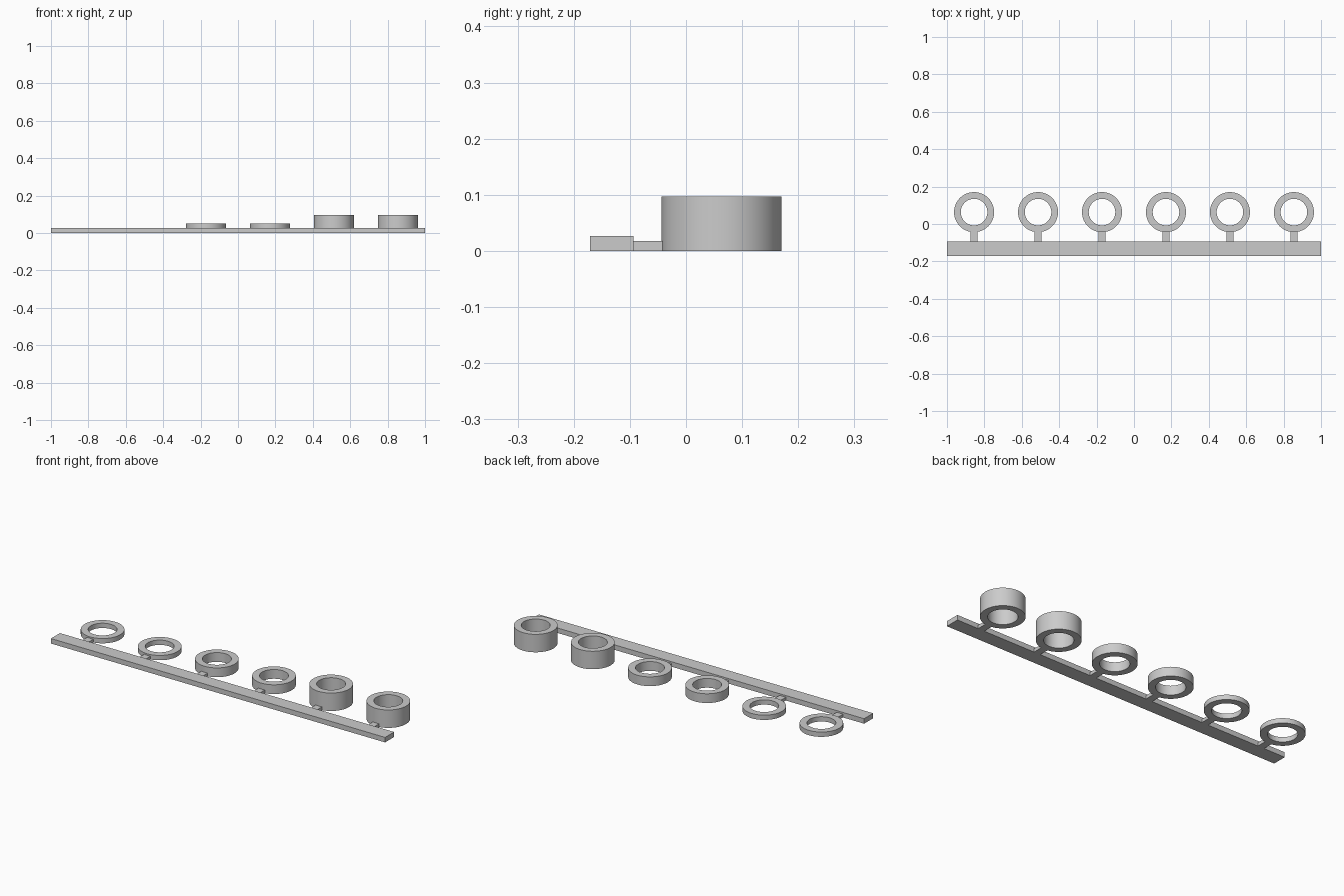
import bpy, bmesh, math

cube = bpy.data.objects.get("Cube")
if cube:
    bpy.data.objects.remove(cube, do_unlink=True)

# Single grey plastic
grey = bpy.data.materials.new("grey_plastic")
grey.use_nodes = True
COLOUR = (0.6, 0.6, 0.6, 1)
grey.diffuse_color = COLOUR
grey.node_tree.nodes["Principled BSDF"].inputs["Base Color"].default_value = COLOUR


def finish(name, bm, smooth=False):
    bmesh.ops.recalc_face_normals(bm, faces=bm.faces)
    mesh = bpy.data.meshes.new(name)
    bm.to_mesh(mesh)
    bm.free()
    mesh.materials.append(grey)
    obj = bpy.data.objects.new(name, mesh)
    bpy.context.collection.objects.link(obj)
    if smooth:
        bpy.ops.object.select_all(action='DESELECT')
        obj.select_set(True)
        bpy.context.view_layer.objects.active = obj
        bpy.ops.object.shade_smooth_by_angle(angle=math.radians(30))
    return obj


def box(name, x0, x1, y0, y1, height):
    bm = bmesh.new()
    bmesh.ops.create_cube(bm, size=1)
    bmesh.ops.scale(bm, vec=(x1 - x0, y1 - y0, height), verts=bm.verts)
    bmesh.ops.translate(bm, vec=((x0 + x1) / 2, (y0 + y1) / 2, height / 2), verts=bm.verts)
    return finish(name, bm)


def ring(name, x, y, outer, inner, height, sides=96):
    # Spin a rectangular section around the ring's axis
    bm = bmesh.new()
    section = [bm.verts.new((x + r, y, z)) for r, z in
               ((inner, 0), (outer, 0), (outer, height), (inner, height))]
    edges = [bm.edges.new((section[i], section[(i + 1) % 4])) for i in range(4)]
    bmesh.ops.spin(bm, geom=section + edges, cent=(x, y, 0), axis=(0, 0, 1),
                   angle=math.tau, steps=sides)
    bmesh.ops.remove_doubles(bm, verts=bm.verts, dist=1e-5)
    return finish(name, bm, smooth=True)


# Carrier bar along the front
BAR_BACK = -0.094
box("carrier_bar", -1, 1, -0.171, BAR_BACK, 0.027)

# Spacer rings in pairs of rising height, each on a short tab
RING_Y, OUTER, INNER, PITCH = 0.0635, 0.107, 0.071, 0.342
for i, height in enumerate((0.026, 0.026, 0.05, 0.05, 0.097, 0.097)):
    x = (i - 2.5) * PITCH
    ring(f"spacer_ring_{i + 1}", x, RING_Y, OUTER, INNER, height)
    box(f"tab_{i + 1}", x - 0.019, x + 0.019, BAR_BACK, RING_Y - OUTER + 0.004, 0.018)
